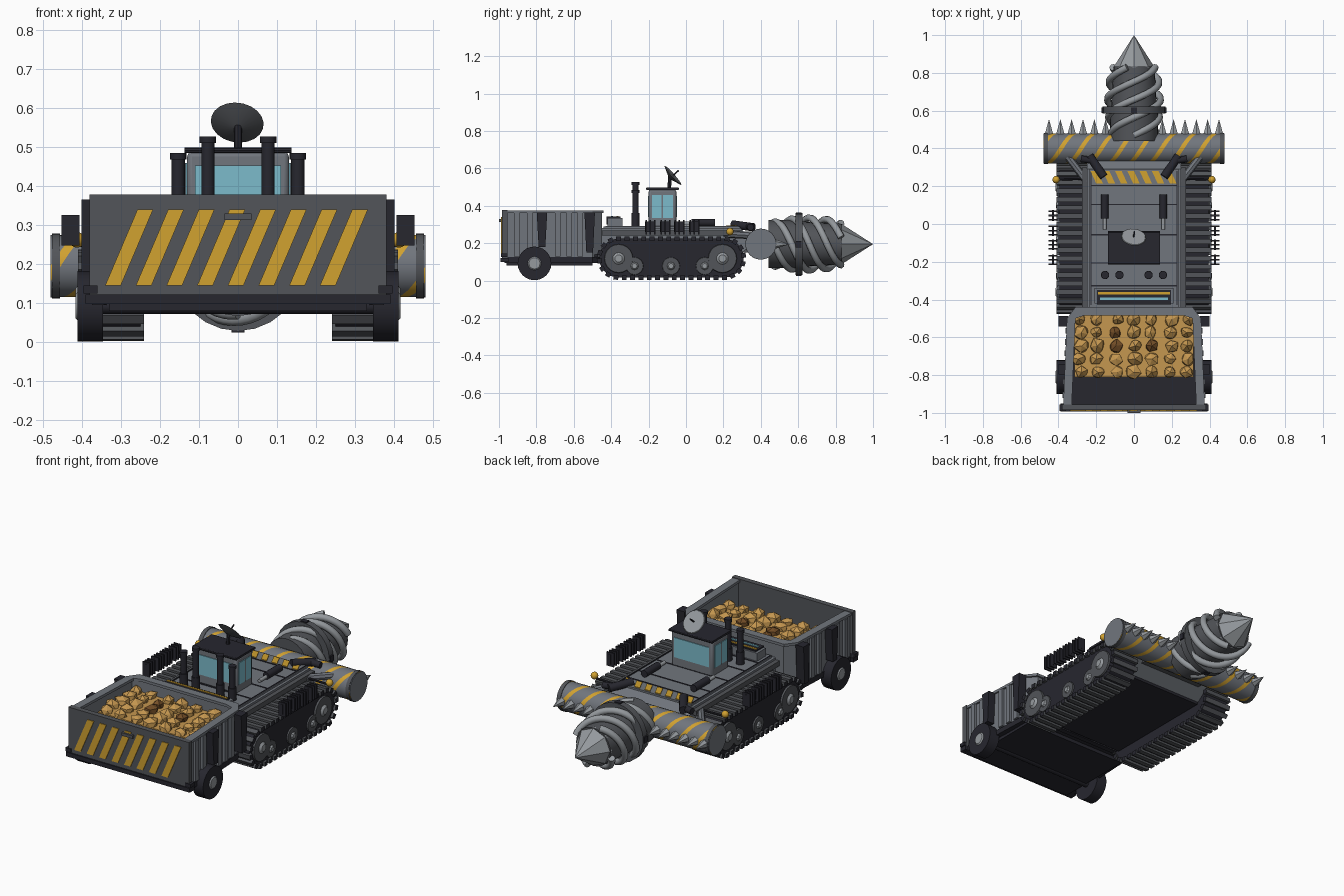
import bpy, bmesh, math, random
from mathutils import Vector, Matrix

if "Cube" in bpy.data.objects:
    bpy.data.objects.remove(bpy.data.objects["Cube"])

random.seed(4)
COL = {"steel": (.165, .18, .205), "dark_steel": (.085, .09, .1), "near_black": (.02, .02, .028),
       "bright_steel": (.3, .32, .34), "yellow": (.64, .36, .03), "glass": (.2, .5, .6),
       "ore": (.56, .31, .08), "brown_ore": (.17, .075, .02)}
MAT = {}
for n, c in COL.items():
    MAT[n] = bpy.data.materials.new(n)
    MAT[n].diffuse_color = (*c, 1)


def finish(bm, name, *mats):
    bmesh.ops.recalc_face_normals(bm, faces=bm.faces)
    me = bpy.data.meshes.new(name)
    bm.to_mesh(me)
    bm.free()
    for m in mats:
        me.materials.append(MAT[m])
    ob = bpy.data.objects.new(name, me)
    bpy.context.collection.objects.link(ob)
    return ob


def add_box(bm, x0, x1, y0, y1, z0, z1):
    m = Matrix.Translation(((x0 + x1) / 2, (y0 + y1) / 2, (z0 + z1) / 2)) @ \
        Matrix.Diagonal((x1 - x0, y1 - y0, z1 - z0, 1))
    bmesh.ops.create_cube(bm, size=1, matrix=m)


def box(name, mat, *boxes):
    bm = bmesh.new()
    for b in boxes:
        add_box(bm, *b)
    return finish(bm, name, mat)


def mirrored(*boxes):
    return [b for q in boxes for b in (q, (-q[1], -q[0]) + q[2:])]


def rod(name, mat, *rods, n=16):
    """each rod: start, end, start radius, end radius"""
    bm = bmesh.new()
    for a, b, r1, r2 in rods:
        a, b = Vector(a), Vector(b)
        m = Matrix.Translation((a + b) / 2) @ (b - a).to_track_quat('Z', 'Y').to_matrix().to_4x4()
        bmesh.ops.create_cone(bm, cap_ends=True, segments=n, radius1=r1, radius2=r2,
                              depth=(b - a).length, matrix=m)
    bmesh.ops.dissolve_degenerate(bm, edges=bm.edges, dist=1e-6)
    return finish(bm, name, mat)


def prism(name, mat, polys):
    """each poly: list of base points and an extrusion vector"""
    bm = bmesh.new()
    for pts, d in polys:
        f = bm.faces.new([bm.verts.new(p) for p in pts])
        r = bmesh.ops.extrude_face_region(bm, geom=[f])
        bmesh.ops.translate(bm, vec=d, verts=[v for v in r['geom'] if isinstance(v, bmesh.types.BMVert)])
    return finish(bm, name, mat)


S = (-1, 1)

# --- Trailer hopper: tapered plan ring, floor, rim ---
def ring(name, mat, o, w, z0, z1):
    out = [(-.365 - o, -.97), (-.345 - o, -.5), (-.30 - o, -.45 + o)]
    out += [(-x, y) for x, y in reversed(out)]
    inn = [(x - math.copysign(w, x), y - (w if y > -.49 else 0)) for x, y in out]
    bm = bmesh.new()
    g = [[bm.verts.new((x, y, z)) for x, y in L] for L, z in ((out, z0), (out, z1), (inn, z1), (inn, z0))]
    for k in range(4):
        a, b = g[k], g[(k + 1) % 4]
        for i in range(5):
            bm.faces.new((a[i], a[i + 1], b[i + 1], b[i]))
    for i in (0, 5):
        bm.faces.new([q[i] for q in g])
    finish(bm, name, mat)

ring("hopper_wall", "steel", 0, .028, .11, .37)
ring("hopper_rim", "steel", .01, .045, .36, .375)
ring("hopper_base_rim", "near_black", .008, .03, .095, .125)
box("hopper_floor", "near_black", (-.335, .335, -.97, -.47, .1, .14))
box("hopper_chassis", "near_black", (-.33, .33, -.96, -.5, .08, .102), (-.08, .08, -.52, -.42, .1, .15))
box("hopper_ribs", "steel", *mirrored(*[(.34, .366 - .045 * (y + .97) + .014, y, y + .03, .13, .36)
                                        for y in (-.92, -.85, -.70, -.64, -.58)]))
prism("hopper_struts", "near_black",
      [([(s * .35, y - .028, .365), (s * .35, y + .028, .365), (s * .35, y + .018, z), (s * .35, y - .018, z)],
        (s * .05, 0, 0)) for s in S for y, z in ((-.77, .18), (-.515, .15))])
box("tailgate", "dark_steel", (-.38, .38, -.985, -.955, .12, .378))
box("tailgate_bar", "near_black", (-.39, .39, -.992, -.95, .098, .122),
    *mirrored((.36, .395, -.99, -.955, .125, .145)))
box("tailgate_handle", "dark_steel", (-.035, .035, -1.0, -.98, .313, .33))
prism("tailgate_stripes", "yellow",
      [([(x, -.989, .145), (x + .04, -.989, .145), (x + .123, -.989, .34), (x + .083, -.989, .34)], (0, .006, 0))
       for x in [-.34 + .0785 * i for i in range(8)]])
rod("trailer_wheels", "near_black", *[((s * .345, -.81, .092), (s * .41, -.81, .092), .09, .09) for s in S], n=24)
rod("trailer_hubs", "bright_steel", *[((s * .405, -.81, .092), (s * .416, -.81, .092), .042, .03) for s in S], n=12)
rod("trailer_axle", "near_black", ((-.36, -.81, .092), (.36, -.81, .092), .02, .02))

# --- Ore load ---
box("ore_bed", "ore", (-.315, .315, -.81, -.48, .13, .3))
bm = bmesh.new()
for i in range(7):
    for j in range(5):
        c = Vector((-.285 + .095 * i + random.uniform(-.01, .01), -.505 - .07 * j, .305))
        r = random.uniform(.034, .045)
        vs = bmesh.ops.create_icosphere(bm, subdivisions=1, radius=r)['verts']
        rot = Matrix.Rotation(random.uniform(0, 6), 3, 'Z')
        brown = random.random() < .13
        for v in vs:
            v.co = c + rot @ (v.co * random.uniform(.8, 1.15))
        for f in {f for v in vs for f in v.link_faces}:
            f.material_index = int(brown)
rocks = finish(bm, "ore_rocks", "ore", "brown_ore")

# --- Crawler body and deck ---
prism("crawler_body", "steel", [([(-.25, y, z) for y, z in
      ((-.46, .14), (-.42, .1), (.24, .1), (.35, .19), (.35, .22), (.29, .28), (-.46, .28))], (.5, 0, 0))])
box("belly_plate", "near_black", (-.245, .245, -.42, .24, .085, .102))
box("deck_plate", "steel", (-.235, .235, -.44, .29, .275, .29))
box("side_rails", "dark_steel", *mirrored((.245, .275, -.45, .3, .24, .268)))
box("deck_seams", "near_black", *[(-.23, .23, y, y + .007, .285, .293) for y in (-.33, -.21, -.06, .1, .2)],
    *mirrored((.225, .231, -.43, .28, .285, .293)))
prism("deck_stripes", "yellow",
      [([(x, .215, .288), (x + .035, .215, .288), (x + .005, .28, .288), (x - .03, .28, .288)], (0, 0, .006))
       for x in [-.20 + .065 * i for i in range(7)]])
rod("deck_pistons", "near_black", *[((s * .155, .03, .31), (s * .155, .155, .31), .02, .02) for s in S])
rod("piston_rods", "bright_steel", *[((s * .155, -.03, .305), (s * .155, .05, .305), .01, .01) for s in S])

# Rear control box
box("rear_box", "steel", (-.21, .21, -.42, -.34, .285, .335))
box("rear_box_trim", "near_black", (-.195, .195, -.425, -.35, .3, .342))
box("rear_box_strip", "yellow", (-.19, .19, -.372, -.36, .34, .346))
box("rear_box_glass", "glass", (-.18, .18, -.402, -.39, .34, .346))

# --- Cab, roof, dish, exhausts ---
cab = box("cab", "steel", (-.13, .13, -.2, -.052, .285, .487))
bv = cab.modifiers.new("edges", 'BEVEL')
bv.width, bv.segments = .012, 2
box("cab_windows", "glass", (-.11, .11, -.204, -.048, .34, .452), (-.134, .134, -.183, -.069, .335, .458))
box("cab_pillar", "steel", *mirrored((.128, .136, -.13, -.122, .335, .458)))
box("cab_roof", "near_black", (-.137, .137, -.21, -.042, .485, .497))
rod("roof_bars", "near_black", *[((-.137, y, .491), (.137, y, .491), .007, .007) for y in (-.208, -.044)], n=8)
rod("dish_mast", "near_black", ((0, -.09, .495), (0, -.085, .555), .01, .01), n=8)
ax = Vector((.1, .75, .66)).normalized()
c = Vector((-.002, -.07, .562))
rod("dish", "dark_steel", (c - ax * .022, c, .012, .068), n=20)
rod("dish_face", "bright_steel", (c, c + ax * .003, .064, .062), n=20)
rod("dish_feed", "near_black", (c, c + ax * .04, .004, .004), n=8)
rod("exhaust_stacks", "near_black",
    *[((s * x, -.27, .28), (s * x, -.27, z), .017, .017) for s in S for x, z in ((.077, .52), (.153, .478))],
    *[((s * x, -.27, z - .01), (s * x, -.27, z + .006), .021, .021) for s in S for x, z in ((.077, .52), (.153, .478))],
    *[((s * x, -.27, .28), (s * x, -.27, .36), .022, .022) for s in S for x in (.077, .153)])

# --- Tracks ---
Y0, Y1, ZC, R = -.36, .205, .12, .104
def loop_point(t):
    """position and outward angle at length fraction t around the track"""
    L, A = Y1 - Y0, math.pi * R
    d = t * 2 * (L + A)
    if d < L:
        return Y0 + d, ZC + R, math.pi / 2
    if d < L + A:
        a = math.pi / 2 - (d - L) / R
        return Y1 + R * math.cos(a), ZC + R * math.sin(a), a
    if d < 2 * L + A:
        return Y1 - (d - L - A), ZC - R, -math.pi / 2
    a = -math.pi / 2 - (d - 2 * L - A) / R
    return Y0 + R * math.cos(a), ZC + R * math.sin(a), a

prism("track_belts", "near_black", [([(s * .25, *loop_point(i / 64)[:2]) for i in range(64)], (s * .145, 0, 0)) for s in S])
bm = bmesh.new()
for s in S:
    for i in range(40):
        y, z, a = loop_point(i / 40)
        m = Matrix.Translation((s * .325, y, z)) @ Matrix.Rotation(a, 4, 'X') @ Matrix.Diagonal((.168, .024, .026, 1))
        bmesh.ops.create_cube(bm, size=1, matrix=m)
for f in bm.faces:
    f.material_index = int(abs(f.normal.x) > .9)
finish(bm, "track_pads", "dark_steel", "near_black")
rod("drive_wheels", "dark_steel", *[((s * .38, y, .118), (s * .405, y, .118), .08, .075) for s in S for y in (-.36, .195)], n=20)
rod("drive_hubs", "bright_steel", *[((s * .4, y, .118), (s * .416, y, .118), .038, .02) for s in S for y in (-.36, .195)], n=10)
rod("road_wheels", "dark_steel", *[((s * .38, y, .078), (s * .403, y, .078), .05, .046) for s in S for y in (-.275, -.08, .1)])
rod("road_hubs", "bright_steel", *[((s * .4, y, .078), (s * .412, y, .078), .024, .014) for s in S for y in (-.275, -.08, .1)], n=8)

# Cooling fins above the tracks
box("cooling_fins", "near_black", *mirrored(
    *[(.405, .452, y + k - .004, y + k + .004, .247, .325) for y in (-.19, -.11, -.035, .045) for k in (-.022, 0, .022)],
    *[(.424, .434, y - .028, y + .028, .26, .315) for y in (-.19, -.11, -.035, .045)]))

# Side beacons
rod("beacon_arms", "near_black", *[((s * .25, .24, .25), (s * .41, .235, .25), .006, .006) for s in S], n=8)
bm = bmesh.new()
for s in S:
    bmesh.ops.create_uvsphere(bm, u_segments=12, v_segments=8, radius=.02, matrix=Matrix.Translation((s * .412, .235, .262)))
finish(bm, "beacons", "yellow")

# --- Front arms and spiked roller ---
rod("roller_arms", "steel", *[((s * .23, .2, .25), (s * .36, .37, .24), .02, .02) for s in S], n=8)
rod("lift_rams", "near_black", *[((s * .16, .25, .3), (s * .235, .36, .285), .022, .022) for s in S],
    *[((s * .21, .335, .29), (s * .28, .345, .285), .018, .018) for s in S])
box("roller_mount", "dark_steel", (-.2, .2, .3, .38, .15, .22))
bm = bmesh.new()
N, M = 24, 64
g = []
for i in range(M + 1):
    x = -.48 + .96 * i / M
    an = [2 * math.pi * (j / N - x / .32) for j in range(N)]
    g.append([bm.verts.new((x, .4 + .08 * math.cos(a), .195 + .08 * math.sin(a))) for a in an])
for i in range(M):
    for j in range(N):
        k = (j + 1) % N
        bm.faces.new((g[i][j], g[i][k], g[i + 1][k], g[i + 1][j])).material_index = int(j % 8 < 2)
bm.faces.new(g[0])
bm.faces.new(g[-1])
finish(bm, "roller", "steel", "yellow")
rod("roller_caps", "dark_steel", *[((s * .455, .4, .195), (s * .476, .4, .195), .083, .083) for s in S], n=24)
rod("roller_spikes", "bright_steel", *[((s * (.45 - .06 * i), .465, .195), (s * (.45 - .06 * i), .555, .195), .029, 0)
                                       for s in S for i in range(6)], n=6)

# --- Drill ---
rod("drill_core", "dark_steel", ((0, .44, .195), (0, .62, .195), .128, .128), ((0, .6, .195), (0, .835, .195), .122, .108), n=24)
rod("drill_collar", "dark_steel", ((0, .585, .195), (0, .622, .195), .166, .166), n=24)
rod("drill_tip", "bright_steel", ((0, .825, .195), (0, 1.0, .195), .112, 0), n=8)
box("collar_lugs", "near_black", (-.172, .172, .588, .618, .178, .212), (-.017, .017, .588, .618, .025, .365))
for k in range(4):
    cu = bpy.data.curves.new("drill_flight", 'CURVE')
    cu.dimensions, cu.bevel_depth, cu.bevel_resolution, cu.use_fill_caps = '3D', .019, 2, True
    sp = cu.splines.new('POLY')
    sp.points.add(40)
    for i, p in enumerate(sp.points):
        t = i / 40
        a, r = 2 * math.pi * (k / 4 + .95 * t), .118 + .022 * math.sin(math.pi * t)
        p.co = (r * math.sin(a), .47 + .36 * t, .195 + r * math.cos(a), 1)
    cu.materials.append(MAT["bright_steel"])
    bpy.context.collection.objects.link(bpy.data.objects.new("drill_flight", cu))

# Smooth round parts, keep hard edges; leave rocks and tip faceted
for ob in bpy.data.objects:
    keep = ob.type == 'MESH' and ob.name not in ("ore_rocks", "drill_tip")
    ob.select_set(keep)
    if keep:
        bpy.context.view_layer.objects.active = ob
bpy.ops.object.shade_smooth_by_angle(angle=math.radians(32))

for m in bpy.data.materials:
    if m.users and not m.is_grease_pencil:
        m.use_nodes = True
        m.node_tree.nodes["Principled BSDF"].inputs["Base Color"].default_value = m.diffuse_color
